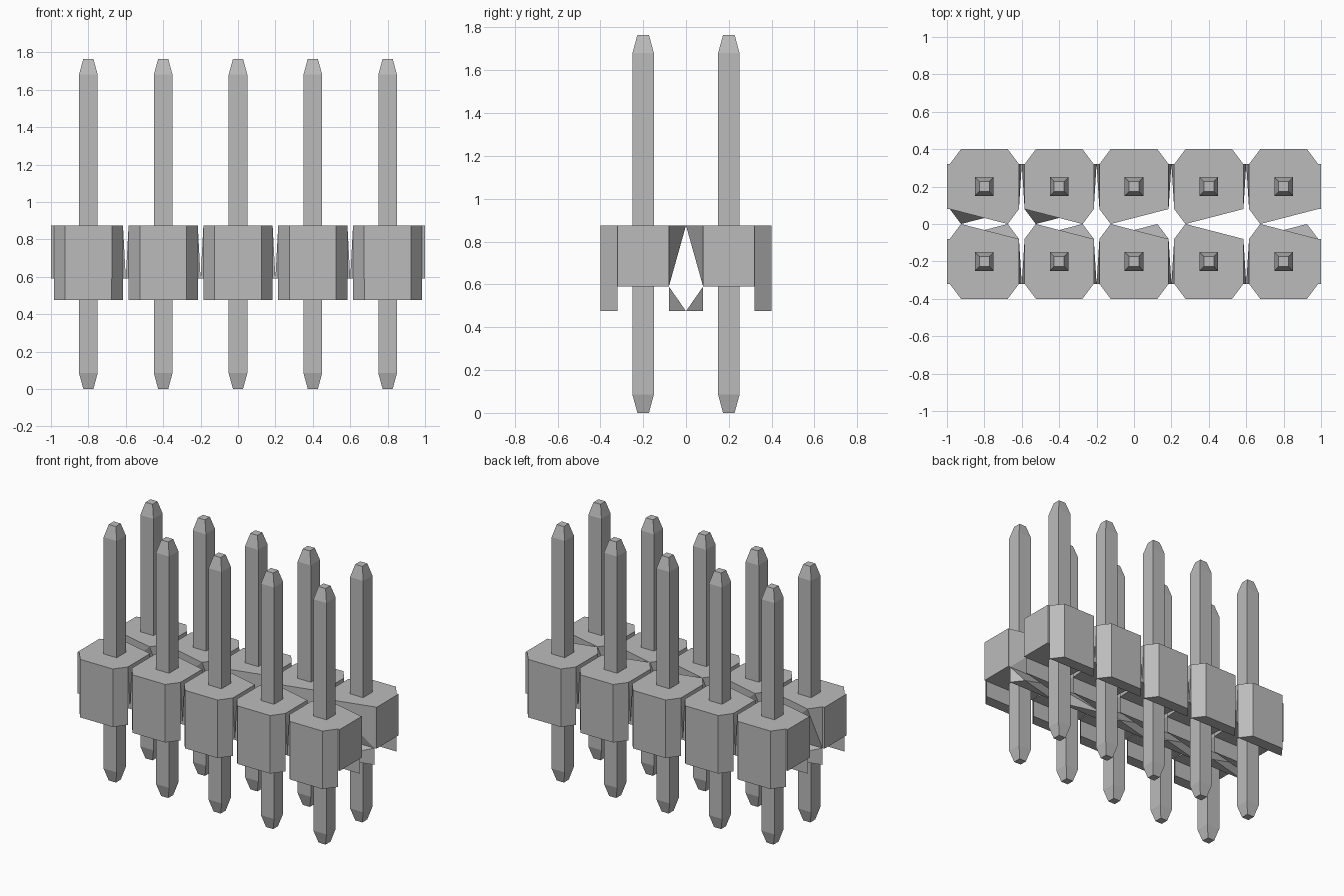
import bpy
import bmesh
import math

cube = bpy.data.objects.get("Cube")
if cube:
    bpy.data.objects.remove(cube, do_unlink=True)

grey = bpy.data.materials.new("light_grey")
grey.use_nodes = True
colour = (0.5, 0.5, 0.5, 1)
grey.diffuse_color = colour
grey.node_tree.nodes["Principled BSDF"].inputs["Base Color"].default_value = colour

PITCH = 0.4
ROW_Y = 0.2
TOP, STEP, BOTTOM = 0.875, 0.59, 0.475     # housing levels
INNER, OUTER, FACE = 0.08, 0.32, 0.4       # distances from the middle plane
HALF, FLAT = 0.185, 0.125                  # half widths of body and outer face
PIN_TOP, TAPER, PIN_R, TIP_R = 1.765, 0.085, 0.05, 0.027


def add_hull(bm, points):
    """Add one convex solid with flat faces merged."""
    part = bmesh.new()
    for p in points:
        part.verts.new(p)
    bmesh.ops.convex_hull(part, input=part.verts[:])
    bmesh.ops.dissolve_limit(part, angle_limit=math.radians(0.5),
                             verts=part.verts[:], edges=part.edges[:])
    bmesh.ops.recalc_face_normals(part, faces=part.faces[:])
    mesh = bpy.data.meshes.new("piece")
    part.to_mesh(mesh)
    part.free()
    bm.from_mesh(mesh)
    bpy.data.meshes.remove(mesh)


def finish(bm, name):
    mesh = bpy.data.meshes.new(name)
    bm.to_mesh(mesh)
    bm.free()
    mesh.materials.append(grey)
    obj = bpy.data.objects.new(name, mesh)
    bpy.context.collection.objects.link(obj)


def housing(name, cx, row, top_side, foot_side, ends):
    """Chamfered block with a channel below and tapered inner lips."""
    bm = bmesh.new()

    def solid(points):
        add_hull(bm, [(cx + x, row * y, z) for x, y, z in points])

    outline = [(-HALF, OUTER), (HALF, OUTER), (-FLAT, FACE), (FLAT, FACE)]
    inner = [(-HALF, INNER), (HALF, INNER)]
    # Main body with the upper inner lip
    solid([(x, y, z) for x, y in outline + inner for z in (STEP, TOP)]
          + [(top_side * FLAT, 0, TOP)])
    # Outer foot
    solid([(x, y, z) for x, y in outline for z in (BOTTOM, STEP)])
    # Inner foot
    solid([(x, y, z) for x, y in inner for z in (BOTTOM, STEP)]
          + [(foot_side * FLAT, 0, BOTTOM)])
    # Side joints: full at the ends, tapered between neighbours
    for side in (-1, 1):
        base = [(side * HALF, y, z) for y in (INNER, OUTER) for z in (STEP, TOP)]
        if side in ends:
            solid(base + [(side * PITCH / 2, y, z) for _, y, z in base])
        else:
            solid(base + [(side * PITCH / 2, OUTER, STEP)])
    finish(bm, name)


def pin(name, cx, cy):
    """Square pin tapered at both tips."""
    bm = bmesh.new()
    levels = [(0, TIP_R), (TAPER, PIN_R), (PIN_TOP - TAPER, PIN_R), (PIN_TOP, TIP_R)]
    add_hull(bm, [(cx + sx * r, cy + sy * r, z) for z, r in levels
                  for sx in (-1, 1) for sy in (-1, 1)])
    finish(bm, name)


for i in range(5):
    x = (i - 2) * PITCH
    ends = [-1] if i == 0 else [1] if i == 4 else []
    housing(f"front_housing_{i + 1}", x, -1, -1, -1 if i == 3 else 1, ends)
    housing(f"back_housing_{i + 1}", x, 1, 1 if i < 2 else -1, -1, ends)
    pin(f"front_pin_{i + 1}", x, -ROW_Y)
    pin(f"back_pin_{i + 1}", x, ROW_Y)
